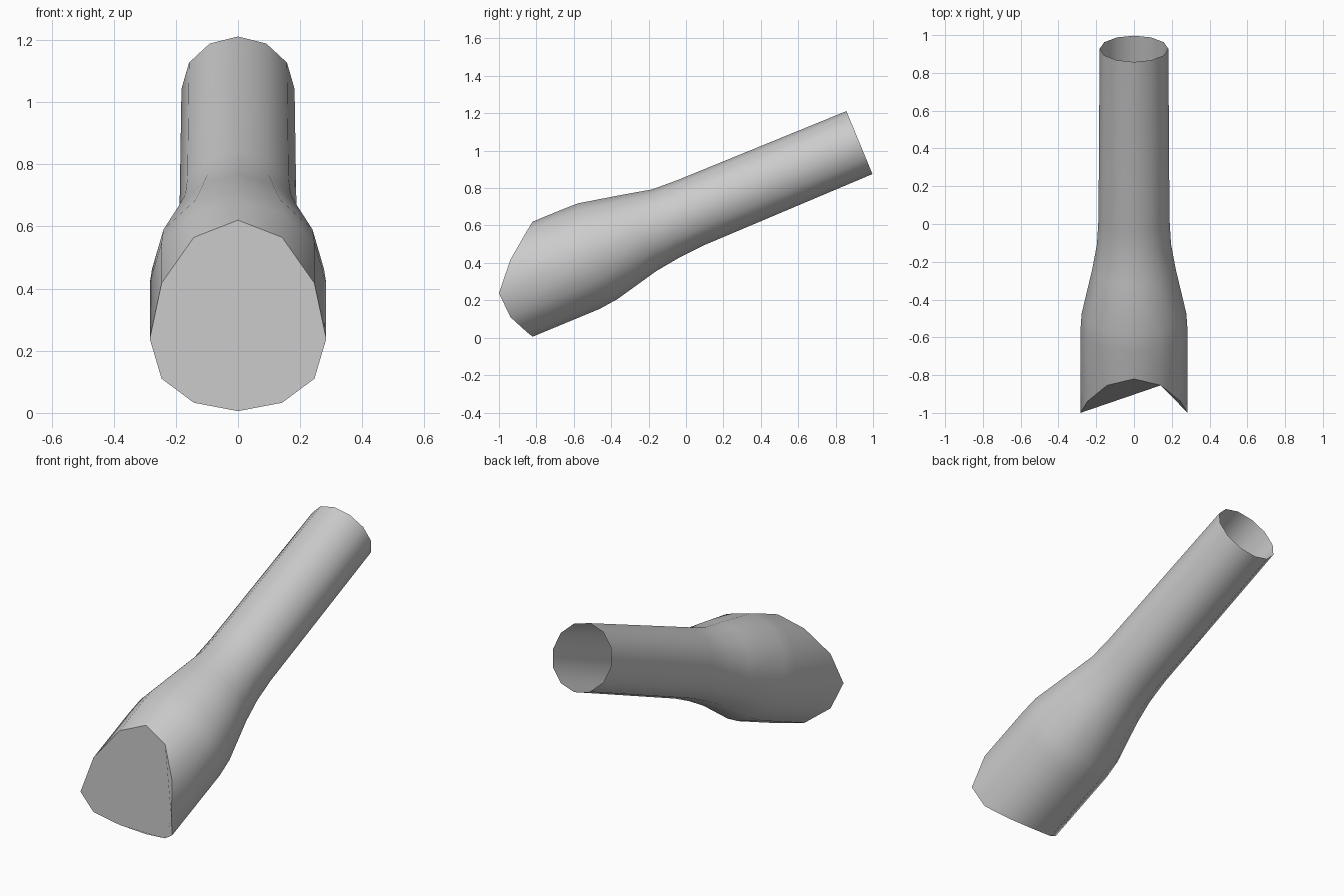
import bpy, bmesh, math
from mathutils import Vector

if "Cube" in bpy.data.objects:
    bpy.data.objects.remove(bpy.data.objects["Cube"])

SIDES = 12
TILT = math.radians(22.5)
AXIS = Vector((0, math.cos(TILT), math.sin(TILT)))    # along the tube
UP = Vector((0, -math.sin(TILT), math.cos(TILT)))     # across the tube

# (distance along the axis, centre offset, radius)
RINGS = [(1.256, 0.609, 0.182), (0.28, 0.608, 0.188), (0.135, 0.606, 0.196),
         (-0.01, 0.612, 0.222), (-0.26, 0.608, 0.277), (-0.366, 0.603, 0.284)]
MOUTH_RADIUS, MOUTH_Y = 0.314, -1.134                 # upright round cut at the low end

bm = bmesh.new()
angles = [2 * math.pi * i / SIDES for i in range(SIDES)]


def ring_points(t, s, r):
    return [Vector((r * math.sin(a), 0, 0)) + AXIS * t + UP * (s + r * math.cos(a))
            for a in angles]


loops = [[bm.verts.new(p) for p in ring_points(*ring)] for ring in RINGS]

# Low end: slide the last ring along the axis onto the saddle cut
mouth = []
for p in ring_points(*RINGS[-1]):
    y = MOUTH_Y + math.sqrt(MOUTH_RADIUS ** 2 - p.x ** 2)
    mouth.append(bm.verts.new(p + AXIS * ((y - p.y) / AXIS.y)))
loops.append(mouth)

# Tube walls, open at the high end
for a, b in zip(loops, loops[1:]):
    for i in range(SIDES):
        j = (i + 1) % SIDES
        f = bm.faces.new((a[i], a[j], b[j], b[i]))
        f.smooth = True

# Flat-shaded cap over the saddle cut
cap = bm.faces.new(mouth)
bmesh.ops.recalc_face_normals(bm, faces=bm.faces)
cap.normal_update()
if cap.normal.y > 0:
    bmesh.ops.reverse_faces(bm, faces=bm.faces)
cap.smooth = False
for e in cap.edges:
    e.smooth = False

mesh = bpy.data.meshes.new("angled_pipe")
bm.to_mesh(mesh)
bm.free()
pipe = bpy.data.objects.new("angled_pipe", mesh)
bpy.context.collection.objects.link(pipe)

grey = bpy.data.materials.new("light_grey")
grey.diffuse_color = (0.6, 0.6, 0.6, 1)
grey.use_nodes = True
grey.node_tree.nodes["Principled BSDF"].inputs["Base Color"].default_value = grey.diffuse_color
mesh.materials.append(grey)
